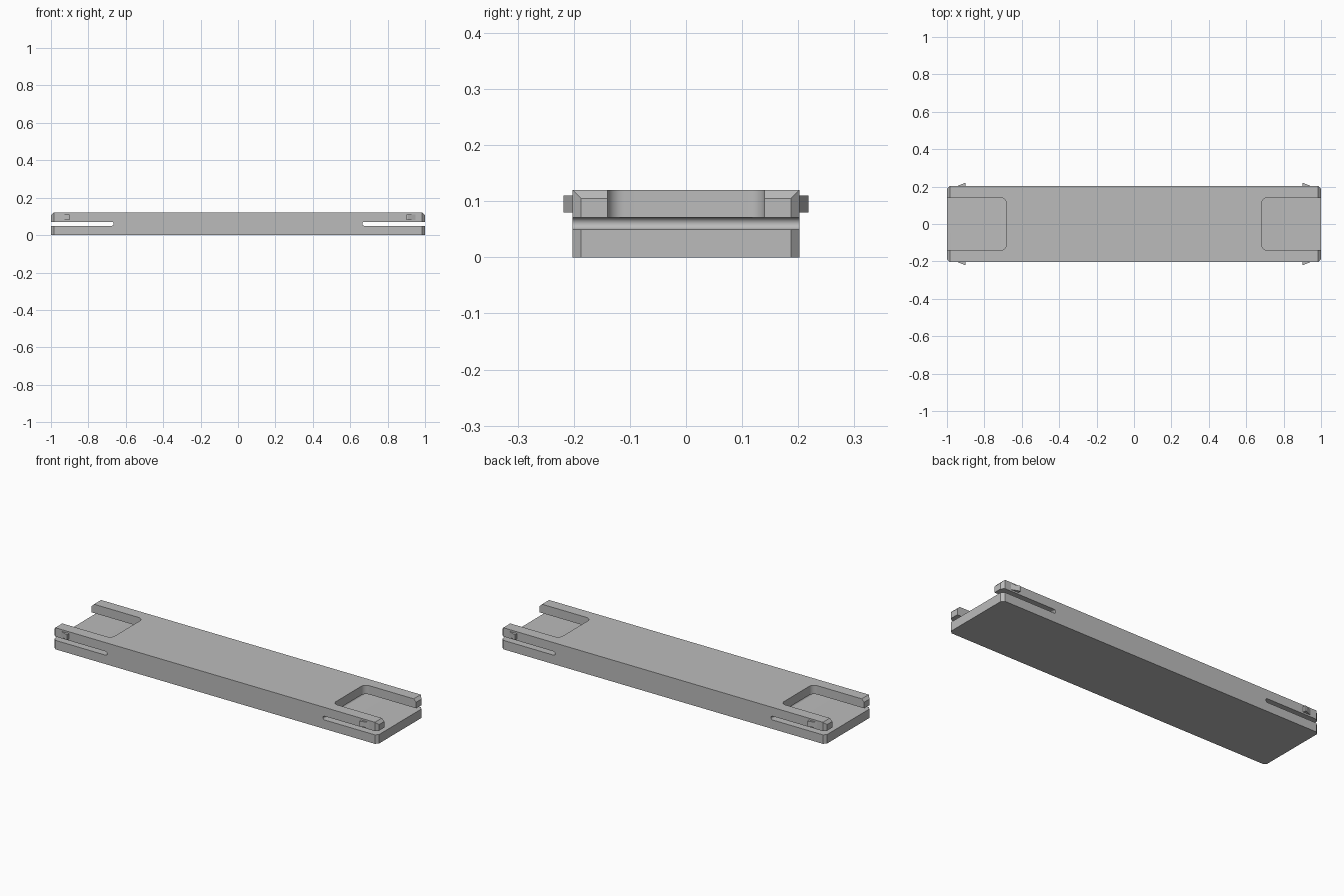
import bpy, bmesh, math
from mathutils import Vector

old = bpy.data.objects.get("Cube")
if old:
    bpy.data.objects.remove(old, do_unlink=True)

HALF_X, HALF_Y, TOP = 1.0, 0.202, 0.12
FLOOR, CEILING = 0.05, 0.071
CHAMFER = 0.015

grey = bpy.data.materials.new("plain_grey")
grey.use_nodes = True
COLOUR = (0.5, 0.5, 0.5, 1)
grey.diffuse_color = COLOUR
grey.node_tree.nodes["Principled BSDF"].inputs["Base Color"].default_value = COLOUR


def make_object(name, bm):
    bmesh.ops.recalc_face_normals(bm, faces=bm.faces)
    mesh = bpy.data.meshes.new(name)
    bm.to_mesh(mesh)
    bm.free()
    mesh.materials.append(grey)
    obj = bpy.data.objects.new(name, mesh)
    bpy.context.collection.objects.link(obj)
    return obj


def prism(name, points, direction):
    """Extrude a closed outline along a direction."""
    bm = bmesh.new()
    face = bm.faces.new([bm.verts.new(p) for p in points])
    moved = bmesh.ops.extrude_face_region(bm, geom=[face], use_keep_orig=True)
    verts = [g for g in moved["geom"] if isinstance(g, bmesh.types.BMVert)]
    bmesh.ops.translate(bm, verts=verts, vec=direction)
    return make_object(name, bm)


def arc(cx, cy, r, start, end, steps):
    angles = [math.radians(start + (end - start) * i / steps) for i in range(steps + 1)]
    return [(cx + r * math.cos(a), cy + r * math.sin(a)) for a in angles]


def chop(bm, point, normal):
    """Slice off everything beyond a plane and cap the cut."""
    geom = bm.verts[:] + bm.edges[:] + bm.faces[:]
    cut = bmesh.ops.bisect_plane(bm, geom=geom, plane_co=point, plane_no=normal, clear_outer=True)
    edges = [g for g in cut["geom_cut"] if isinstance(g, bmesh.types.BMEdge)]
    bmesh.ops.contextual_create(bm, geom=edges)


# Long bar with chamfered corners and chamfered upper end edges
bm = bmesh.new()
bmesh.ops.create_cube(bm, size=1)
for v in bm.verts:
    v.co = Vector((v.co.x * 2 * HALF_X, v.co.y * 2 * HALF_Y, (v.co.z + 0.5) * TOP))
for sx in (-1, 1):
    for sy in (-1, 1):
        chop(bm, (sx * HALF_X, sy * (HALF_Y - CHAMFER), 0), (sx, sy, 0))
    chop(bm, (sx * HALF_X, 0, TOP - CHAMFER), (sx, 0, 1))
body = make_object("bar_body", bm)

cutters = []
for side, sx in (("left", 1), ("right", -1)):
    # Round-ended slot running across the full width
    r = (CEILING - FLOOR) / 2
    outline = arc(0.665 + r, FLOOR + r, r, 90, 270, 12) + [(1.2, FLOOR), (1.2, CEILING)]
    cutters.append(prism(side + "_slot_cutter", [(sx * x, -0.4, z) for x, z in outline], (0, 0.8, 0)))
    # Open pocket with rounded inner corners
    r, inner, half = 0.03, 0.682, 0.14
    outline = (arc(inner + r, half - r, r, 90, 180, 8)
               + arc(inner + r, r - half, r, 180, 270, 8)
               + [(1.2, -half), (1.2, half)])
    cutters.append(prism(side + "_pocket_cutter", [(sx * x, y, 0.06) for x, y in outline], (0, 0, 0.2)))

bpy.context.view_layer.objects.active = body
for cutter in cutters:
    mod = body.modifiers.new("cut", "BOOLEAN")
    mod.operation = "DIFFERENCE"
    mod.solver = "EXACT"
    mod.object = cutter
    bpy.ops.object.modifier_apply(modifier=mod.name)
    bpy.data.objects.remove(cutter, do_unlink=True)

bpy.ops.object.select_all(action="DESELECT")
body.select_set(True)
bpy.ops.object.shade_smooth_by_angle(angle=math.radians(30))

# Wedge-shaped catches on both sides of each arm
for end, sx in (("left", 1), ("right", -1)):
    for face, sy in (("front", -1), ("back", 1)):
        outline = [(0.9, 0.19), (0.9, 0.218), (0.908, 0.218), (0.948, 0.202), (0.948, 0.19)]
        prism(f"{end}_{face}_catch", [(sx * x, sy * y, 0.08) for x, y in outline], (0, 0, 0.03))
